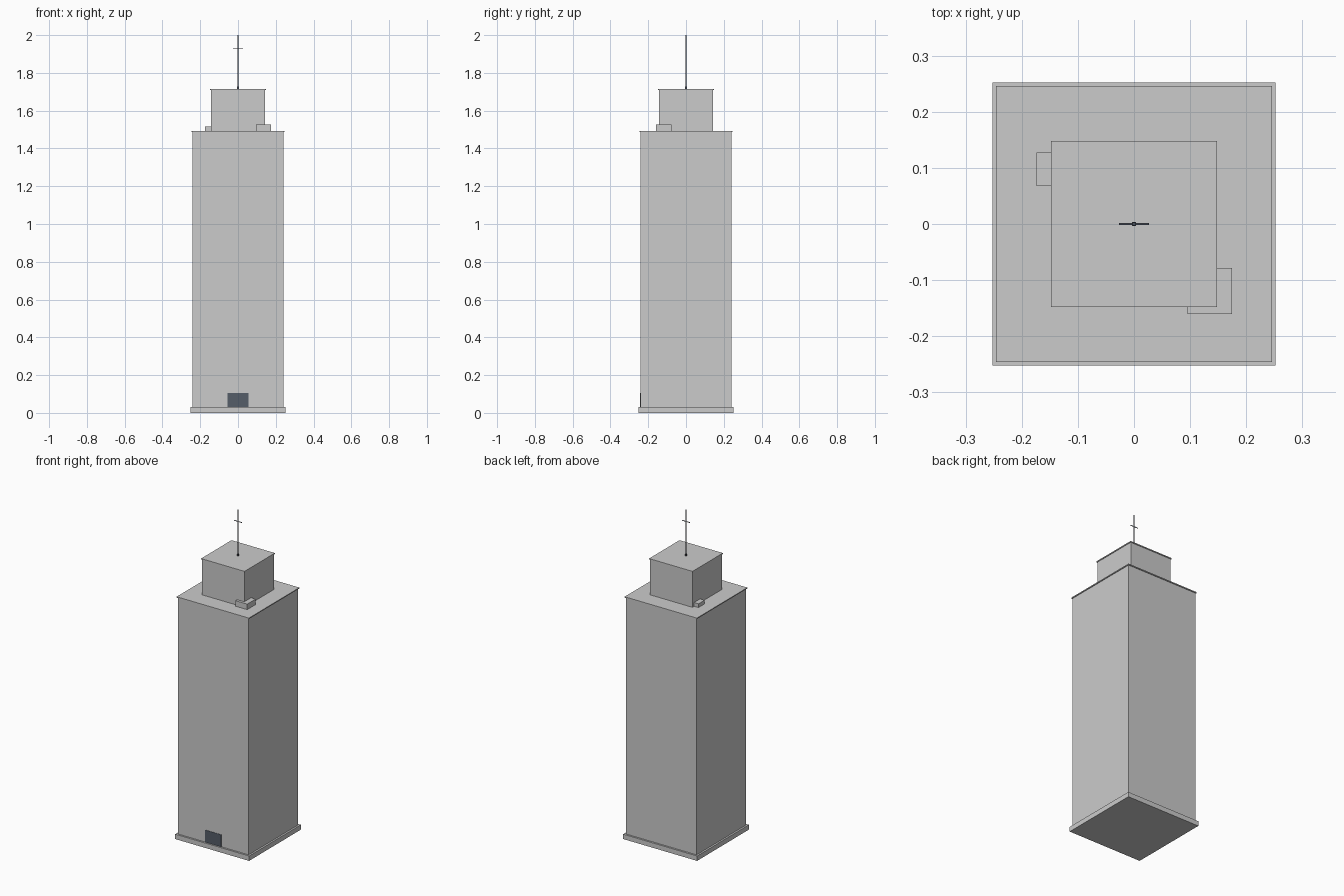
import bpy

if "Cube" in bpy.data.objects:
    bpy.data.objects.remove(bpy.data.objects["Cube"])


def material(name, color):
    m = bpy.data.materials.new(name)
    m.diffuse_color = color
    m.use_nodes = True
    m.node_tree.nodes["Principled BSDF"].inputs["Base Color"].default_value = m.diffuse_color
    return m


def box(name, x, y, z, mat=None):
    """Box from (min, max) ranges on each axis."""
    bpy.ops.mesh.primitive_cube_add(
        size=1, location=[(a + b) / 2 for a, b in (x, y, z)])
    ob = bpy.context.object
    ob.name = name
    ob.scale = [b - a for a, b in (x, y, z)]
    bpy.ops.object.transform_apply(location=False, rotation=False, scale=True)
    if mat:
        ob.data.materials.append(mat)
    return ob


def slab(name, half, z0, z1, mat=None):
    """Square block centred on the tower axis."""
    return box(name, (-half, half), (-half, half), (z0, z1), mat)


dark = material("dark_glass", (0.09, 0.11, 0.14, 1))
metal = material("dark_metal", (0.08, 0.09, 0.11, 1))

# Tower: plinth, shaft, setback, each roof with a thin overhanging cap
slab("plinth", 0.252, 0, 0.03)
slab("tower_shaft", 0.241, 0.03, 1.486)
slab("shaft_roof_cap", 0.246, 1.486, 1.492)
slab("upper_block", 0.144, 1.492, 1.71)
slab("upper_roof_cap", 0.148, 1.71, 1.716)

# Entrance
box("entrance_door", (-0.055, 0.055), (-0.243, -0.239), (0.03, 0.105), dark)

# Rooftop service units, tucked against the upper block
box("roof_unit_right", (0.095, 0.175), (-0.16, -0.078), (1.492, 1.526))
box("roof_unit_left", (-0.174, -0.115), (0.068, 0.127), (1.492, 1.515))

# Antenna
slab("antenna_foot", 0.004, 1.716, 1.728, metal)
bpy.ops.mesh.primitive_cylinder_add(
    vertices=8, radius=0.003, depth=0.284, location=(0, 0, 1.858))
mast = bpy.context.object
mast.name = "antenna_mast"
mast.data.materials.append(metal)
box("antenna_crossbar", (-0.027, 0.027), (-0.0015, 0.0015), (1.926, 1.929), metal)
